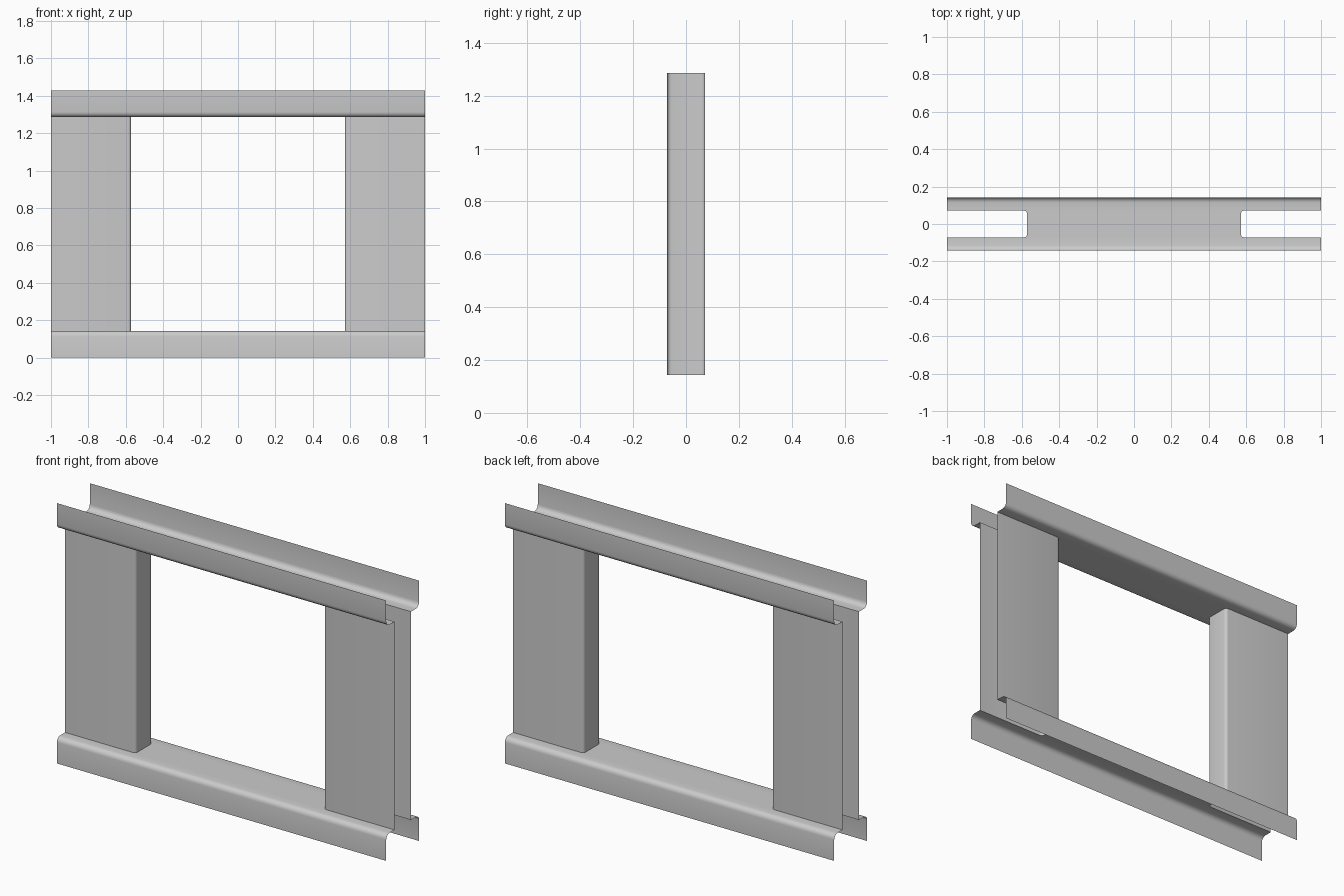
import bpy, bmesh, math

if "Cube" in bpy.data.objects:
    bpy.data.objects.remove(bpy.data.objects["Cube"])

U = 1 / 7            # module: 14 wide, 10 tall, 2 deep
H = 10 * U
R_POST, R_RAIL, SEG = 0.016, 0.028, 4
POST_IN = 4 * U      # inner face of each post
POST_Y = U / 2       # half depth of a post


def arc(cx, cy, r, a0, a1):
    """Points of a fillet from angle a0 to a1 (degrees)."""
    return [(cx + r * math.cos(math.radians(a0 + (a1 - a0) * i / SEG)),
             cy + r * math.sin(math.radians(a0 + (a1 - a0) * i / SEG)))
            for i in range(SEG + 1)]


def post_profile():
    """U-section of the right post in plan, open towards +x."""
    x, y, r = POST_IN, POST_Y, R_POST
    return ([(1, -y)] + arc(x + r, -y + r, r, 270, 180)
            + arc(x + r, y - r, r, 180, 90) + [(1, y)])


def finish(name, bm, up_test):
    """Consistent normals on the convex side, smooth shading."""
    bmesh.ops.recalc_face_normals(bm, faces=bm.faces)
    bm.normal_update()
    if not up_test(bm):
        bmesh.ops.reverse_faces(bm, faces=bm.faces)
    for f in bm.faces:
        f.smooth = True
    me = bpy.data.meshes.new(name)
    bm.to_mesh(me)
    bm.free()
    ob = bpy.data.objects.new(name, me)
    bpy.context.collection.objects.link(ob)


def strip(bm, a, b):
    for i in range(len(a) - 1):
        bm.faces.new((a[i], a[i + 1], b[i + 1], b[i]))


def post(name, side):
    bm = bmesh.new()
    rows = [[bm.verts.new((side * x, y, z)) for x, y in post_profile()]
            for z in (U, H - U)]
    strip(bm, *rows)

    # the front plate must face -y
    def ok(b):
        f = min(b.faces, key=lambda f: f.calc_center_median().y)
        return f.normal.y < 0
    finish(name, bm, ok)


def rail(name, top):
    bm = bmesh.new()

    def vert(x, y, z):
        return bm.verts.new((x, y, H - z if top else z))
    # rounded flanges: fillet then straight lip, along the full length
    prof = arc(U - R_RAIL, U - R_RAIL, R_RAIL, 90, 0) + [(U, 0)]
    ends = {}
    for s in (-1, 1):
        rows = [[vert(x, s * y, z) for y, z in prof] for x in (-1, 1)]
        strip(bm, *rows)
        ends[s] = (rows[0][0], rows[1][0])
    # flat web, notched at both ends around the hollow posts
    notch = post_profile()
    right = [vert(x, y, U) for x, y in notch]
    left = [vert(-x, y, U) for x, y in reversed(notch)]
    web = bm.faces.new([ends[-1][0], ends[-1][1]] + right
                       + [ends[1][1], ends[1][0]] + left)

    # the web faces into the opening
    def ok(b):
        return web.normal.z * (-1 if top else 1) > 0
    finish(name, bm, ok)


post("left_post", -1)
post("right_post", 1)
rail("bottom_rail", False)
rail("top_rail", True)
